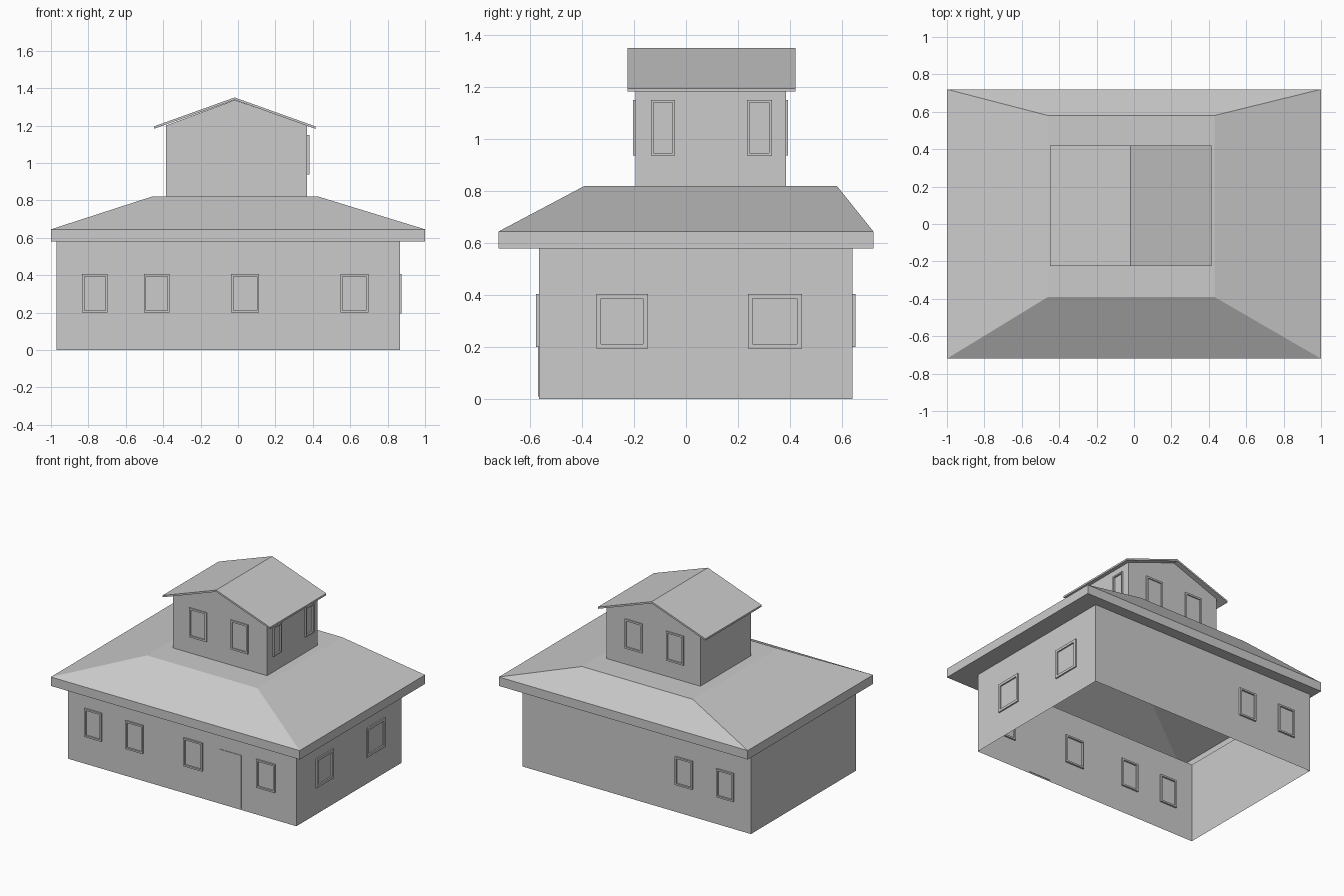
import bpy

if "Cube" in bpy.data.objects:
    bpy.data.objects.remove(bpy.data.objects["Cube"])


def mesh_object(name, verts, faces):
    mesh = bpy.data.meshes.new(name)
    mesh.from_pydata(verts, [], faces)
    mesh.update()
    obj = bpy.data.objects.new(name, mesh)
    bpy.context.collection.objects.link(obj)
    return obj


def rect(x0, x1, y0, y1, z):
    return [(x0, y0, z), (x1, y0, z), (x1, y1, z), (x0, y1, z)]


def band(a, b):
    """Four quads joining two rectangles whose first vertices are a and b."""
    return [(a + i, a + (i + 1) % 4, b + (i + 1) % 4, b + i) for i in range(4)]


def extrude_y(name, profile, y0, y1):
    """Closed prism from an x-z profile."""
    n = len(profile)
    verts = [(x, y, z) for y in (y0, y1) for x, z in profile]
    faces = [(i, (i + 1) % n, n + (i + 1) % n, n + i) for i in range(n)]
    faces += [tuple(reversed(range(n))), tuple(range(n, 2 * n))]
    return mesh_object(name, verts, faces)


def window(name, axis, wall, u0, u1, z0, z1, width, out):
    """Rectangular frame ring straddling a wall; axis is the wall's normal."""
    verts = []
    for depth, inset in ((-out, 0), (out, 0), (out, width), (-out, width)):
        for u, z in ((u0 + inset, z0 + inset), (u1 - inset, z0 + inset),
                     (u1 - inset, z1 - inset), (u0 + inset, z1 - inset)):
            p = wall + depth
            verts.append((u, p, z) if axis == 'y' else (p, u, z))
    faces = band(0, 4) + band(4, 8) + band(8, 12) + band(12, 0)
    if (axis == 'y') == (wall > 0):
        faces = [f[::-1] for f in faces]
    mesh_object(name, verts, faces)


# Lower storey: four walls, open above and below
LX0, LX1, LY0, LY1 = -0.97, 0.865, -0.565, 0.64
mesh_object("lower_walls",
            rect(LX0, LX1, LY0, LY1, 0) + rect(LX0, LX1, LY0, LY1, 0.58),
            band(0, 4))

# Hipped roof: soffit ring, fascia, slopes, flat deck
mesh_object("lower_roof",
            rect(LX0, LX1, LY0, LY1, 0.58) + rect(-1, 1, -0.72, 0.72, 0.58)
            + rect(-1, 1, -0.72, 0.72, 0.645)
            + rect(-0.46, 0.43, -0.39, 0.58, 0.82),
            band(0, 4) + band(4, 8) + band(8, 12) + [(12, 13, 14, 15)])

# Upper storey: side walls and gable ends
UX0, UX1, UY0, UY1, RIDGE = -0.385, 0.37, -0.195, 0.385, -0.018
gable = [(UX0, 0.82), (UX1, 0.82), (UX1, 1.2), (RIDGE, 1.336), (UX0, 1.2)]
mesh_object("upper_walls",
            [(x, y, z) for y in (UY0, UY1) for x, z in gable],
            [(0, 1, 2, 3, 4), (9, 8, 7, 6, 5), (1, 6, 7, 2), (5, 0, 4, 9)])

# Gabled roof slab
extrude_y("upper_roof",
          [(-0.45, 1.182), (RIDGE, 1.337), (0.415, 1.182),
           (0.415, 1.195), (RIDGE, 1.35), (-0.45, 1.195)], -0.225, 0.42)

# Door
extrude_y("door", [(0.247, 0.01), (0.423, 0.01), (0.423, 0.397), (0.247, 0.397)],
          LY0 - 0.004, LY0 + 0.004)

# Lower windows: front, back, right
front = [(-0.833, -0.697), (-0.503, -0.365), (-0.037, 0.113), (0.547, 0.697)]
for i, (a, b) in enumerate(front):
    window(f"front_window_{i}", 'y', LY0, a, b, 0.2, 0.405, 0.012, 0.012)
for i, (a, b) in enumerate(front[:2]):
    window(f"back_window_{i}", 'y', LY1, a, b, 0.2, 0.405, 0.012, 0.012)
for i, (a, b) in enumerate([(-0.345, -0.147), (0.238, 0.445)]):
    window(f"right_window_{i}", 'x', LX1, a, b, 0.195, 0.405, 0.018, 0.01)

# Upper windows: front, back, right
for i, (a, b) in enumerate([(-0.253, -0.113), (0.08, 0.22)]):
    for side, y in (("front", UY0), ("back", UY1)):
        window(f"upper_{side}_window_{i}", 'y', y, a, b, 0.937, 1.15, 0.013, 0.008)
for i, (a, b) in enumerate([(-0.135, -0.042), (0.235, 0.33)]):
    window(f"upper_right_window_{i}", 'x', UX1, a, b, 0.937, 1.15, 0.01, 0.012)
